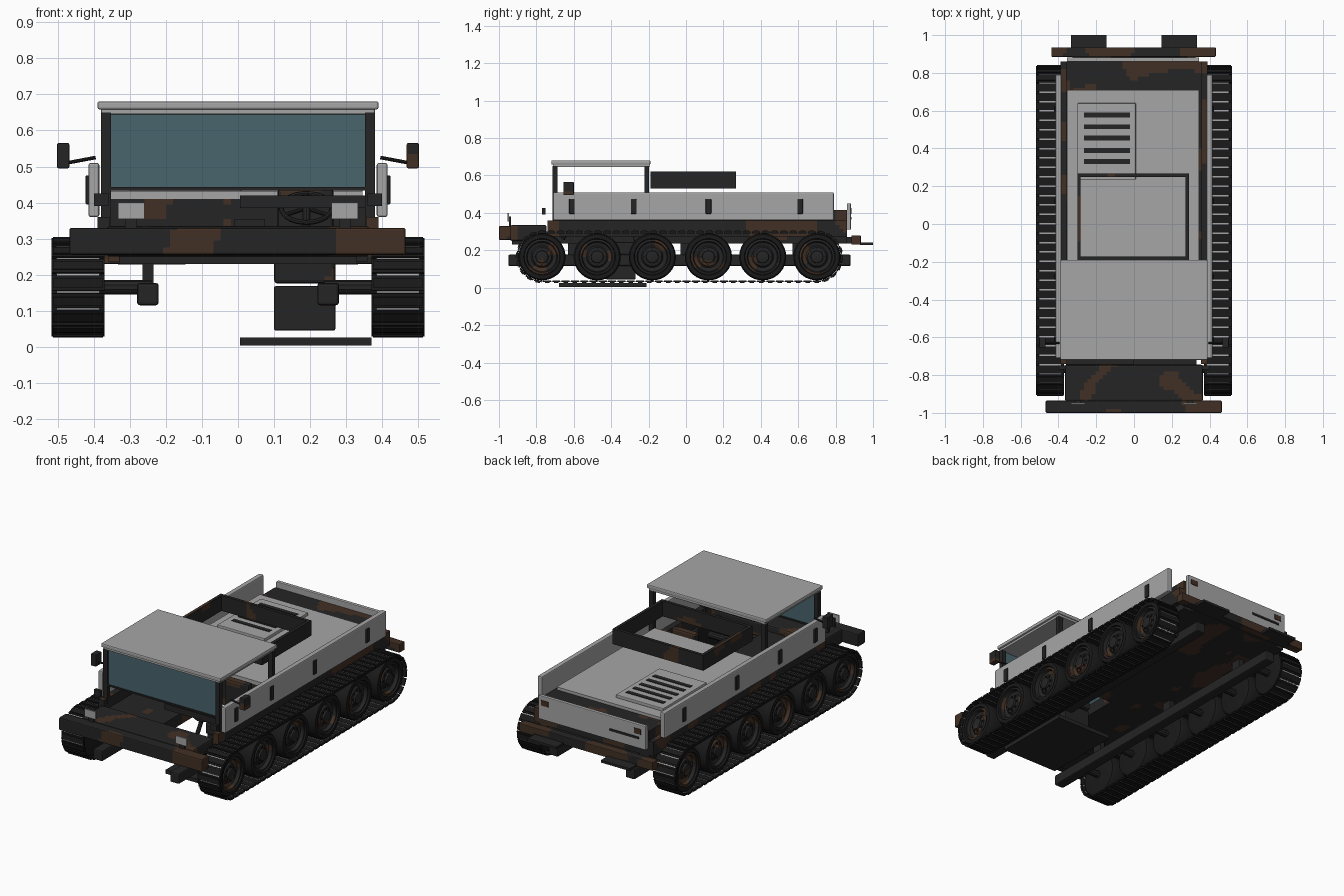
import bpy, bmesh, math
from mathutils import Vector, Matrix, noise

if "Cube" in bpy.data.objects:
    bpy.data.objects.remove(bpy.data.objects["Cube"])


def material(name, r, g, b):
    m = bpy.data.materials.new(name)
    m.diffuse_color = (r, g, b, 1)
    m.use_nodes = True
    m.node_tree.nodes["Principled BSDF"].inputs["Base Color"].default_value = m.diffuse_color
    return m


DARK = material("dark_paint", 0.018, 0.018, 0.018)
BROWN = material("brown_camouflage", 0.055, 0.03, 0.018)
BLACK = material("black_rubber", 0.010, 0.010, 0.010)
GREY = material("light_grey_panel", 0.38, 0.38, 0.38)
GLASS = material("teal_glass", 0.065, 0.13, 0.155)


def finish(name, bm, mats):
    me = bpy.data.meshes.new(name)
    bmesh.ops.recalc_face_normals(bm, faces=bm.faces)
    bm.to_mesh(me)
    bm.free()
    for m in mats:
        me.materials.append(m)
    ob = bpy.data.objects.new(name, me)
    bpy.context.collection.objects.link(ob)
    return ob


def add_box(bm, x0, x1, y0, y1, z0, z1, mat=None):
    m = Matrix.Translation(((x0 + x1) / 2, (y0 + y1) / 2, (z0 + z1) / 2)) @ \
        Matrix.Diagonal((x1 - x0, y1 - y0, z1 - z0, 1))
    bmesh.ops.create_cube(bm, size=1, matrix=(mat or Matrix()) @ m)


def bevel_all(bm, width):
    bmesh.ops.bevel(bm, geom=bm.edges[:], offset=width, segments=2, profile=0.5, affect='EDGES')


def box(name, x0, x1, y0, y1, z0, z1, mat, bevel=0):
    bm = bmesh.new()
    add_box(bm, x0, x1, y0, y1, z0, z1)
    if bevel:
        bevel_all(bm, bevel)
    return finish(name, bm, [mat])


def is_brown(p):
    return noise.noise(Vector((p.x * 6, p.y * 6 + 3.3, p.z * 6 + 1.7))) > 0.2


def camo_box(name, x0, x1, y0, y1, z0, z1, bevel=0.0, step=0.02):
    """Box cut into a fine grid, with brown patches chosen by smooth noise."""
    bm = bmesh.new()
    add_box(bm, x0, x1, y0, y1, z0, z1)
    if bevel:
        bevel_all(bm, bevel)
    for axis, (a, b) in enumerate(((x0, x1), (y0, y1), (z0, z1))):
        n = Vector([float(i == axis) for i in range(3)])
        for i in range(1, int((b - a) / step)):
            bmesh.ops.bisect_plane(bm, geom=bm.verts[:] + bm.edges[:] + bm.faces[:],
                                   plane_co=n * (a + i * step), plane_no=n)
    for f in bm.faces:
        f.material_index = int(is_brown(f.calc_center_median()))
    return finish(name, bm, [DARK, BROWN])


def rod(name, a, b, r, mat, segs=10):
    a, b = Vector(a), Vector(b)
    d = b - a
    bm = bmesh.new()
    bmesh.ops.create_cone(bm, cap_ends=True, segments=segs, radius1=r, radius2=r, depth=d.length,
                          matrix=Matrix.Translation((a + b) / 2) @ d.to_track_quat('Z', 'Y').to_matrix().to_4x4())
    return finish(name, bm, [mat])


# Hull, with an open well on the driver's side
camo_box("hull_rear", -0.36, 0.36, -0.20, 0.86, 0.235, 0.415)
camo_box("cab_floor", -0.36, 0.0, -0.76, -0.20, 0.235, 0.30)
camo_box("hull_nose", -0.365, 0.365, -0.94, -0.745, 0.25, 0.335, 0.01)
box("nose_lower_plate", -0.33, 0.33, -0.93, -0.72, 0.23, 0.25, DARK)
for s, side in ((1, "right"), (-1, "left")):
    x0, x1 = sorted((s * 0.355, s * 0.39))
    camo_box("hull_side_" + side, x0, x1, -0.74, 0.86, 0.275, 0.36)
    x0, x1 = sorted((s * 0.385, s * 0.415))
    box("side_panel_" + side, x0, x1, -0.71, 0.79, 0.36, 0.51, GREY, 0.006)
    for y in (-0.61, -0.28, 0.12, 0.61):
        x0, x1 = sorted((s * 0.41, s * 0.423))
        box("latch_" + side, x0, x1, y - 0.015, y + 0.015, 0.395, 0.475, DARK, 0.003)
    # Under-hull beams
    x0, x1 = sorted((s * 0.22, s * 0.28))
    box("under_beam_" + side, x0, x1, -0.95, 0.88, 0.115, 0.177, DARK, 0.008)
    for y in (-0.6, 0.0, 0.6):
        x0, x1 = sorted((s * 0.235, s * 0.265))
        if s < 0 or y > -0.5:
            box("beam_bracket_" + side, x0, x1, y - 0.03, y + 0.03, 0.17, 0.24, DARK)
    # Cab pillars
    for y in (-0.70, -0.21):
        x0, x1 = sorted((s * 0.352, s * 0.38))
        box("cab_pillar_" + side, x0, x1, y - 0.013, y + 0.013, 0.33, 0.65, DARK)
    # Headlights
    x0, x1 = sorted((s * 0.26, s * 0.333))
    box("headlight_" + side, x0, x1, -0.955, -0.947, 0.355, 0.40, GREY)
    box("headlight_bracket_" + side, x0 + 0.02, x1 - 0.02, -0.947, -0.935, 0.325, 0.38, DARK)
    # Mirrors
    x0, x1 = sorted((s * 0.468, s * 0.502))
    camo_box("mirror_" + side, x0, x1, -0.655, -0.60, 0.495, 0.565, 0.004)
    rod("mirror_arm_" + side, (s * 0.395, -0.63, 0.50 + 0.025), (s * 0.475, -0.63, 0.51), 0.005, DARK)
    box("marker_" + side, min(s * .36, s * .40), max(s * .36, s * .40), -0.77, -0.75, 0.39, 0.425, DARK)
    # Rear steps and lamps
    x0, x1 = sorted((s * 0.145, s * 0.333))
    box("rear_step_" + side, x0, x1, 0.93, 1.0, 0.228, 0.242, DARK)
    x0, x1 = sorted((s * 0.28, s * 0.325))
    box("rear_lamp_" + side, x0, x1, 0.88, 0.886, 0.395, 0.425, BROWN)

# Bumpers
camo_box("front_bumper", -0.468, 0.465, -1.0, -0.935, 0.255, 0.33, 0.006)
camo_box("rear_bumper", -0.437, 0.433, 0.885, 0.935, 0.23, 0.28, 0.004)
box("rear_bumper_mount", -0.30, 0.30, 0.85, 0.89, 0.235, 0.27, DARK)

# Deck, tailgate and vent
box("rear_deck", -0.355, 0.345, -0.20, 0.71, 0.41, 0.432, GREY)
box("tailgate", -0.355, 0.345, 0.86, 0.882, 0.31, 0.45, GREY, 0.004)
box("tailgate_slot", -0.31, -0.12, 0.88, 0.886, 0.365, 0.378, DARK)
box("vent_hatch", -0.30, 0.01, 0.235, 0.64, 0.43, 0.45, GREY, 0.004)
for y in (0.33, 0.39, 0.455, 0.515, 0.578):
    box("vent_slot", -0.265, -0.02, y - 0.013, y + 0.013, 0.449, 0.453, DARK)

# Raised square frame behind the cab
camo_box("frame_front", -0.30, 0.29, -0.19, -0.172, 0.53, 0.62)
camo_box("frame_back", -0.30, 0.29, 0.25, 0.268, 0.53, 0.62)
camo_box("frame_left", -0.30, -0.282, -0.172, 0.25, 0.53, 0.62)
camo_box("frame_right", 0.272, 0.29, -0.172, 0.25, 0.53, 0.62)

# Cab roof and windscreen
box("cab_roof", -0.38, 0.38, -0.712, -0.195, 0.645, 0.672, GREY, 0.004)
box("cab_roof_cap", -0.39, 0.39, -0.72, -0.19, 0.658, 0.681, GREY, 0.006)
box("windscreen", -0.355, 0.355, -0.704, -0.696, 0.44, 0.647, GLASS)
box("windscreen_sill", -0.38, 0.38, -0.71, -0.69, 0.434, 0.443, DARK)

# Driver's well: floor, seat, dashboard and steering wheel
box("well_floor", 0.005, 0.37, -0.68, -0.21, 0.003, 0.026, DARK)
box("seat_base", 0.10, 0.27, -0.43, -0.27, 0.045, 0.168, DARK, 0.004)
camo_box("seat_cushion", 0.10, 0.27, -0.45, -0.26, 0.175, 0.245, 0.01)
camo_box("seat_back", 0.11, 0.265, -0.28, -0.24, 0.245, 0.44, 0.01)
box("dashboard", 0.005, 0.37, -0.69, -0.65, 0.385, 0.42, DARK)
box("gear_lever", -0.01, 0.075, -0.60, -0.58, 0.335, 0.355, DARK)
tilt = Matrix.Translation((0.19, -0.57, 0.385)) @ Matrix.Rotation(math.radians(35), 4, 'X')
bpy.ops.mesh.primitive_torus_add(major_radius=0.07, minor_radius=0.007, major_segments=28, minor_segments=8)
wheel_rim = bpy.context.object
wheel_rim.name = "steering_wheel"
wheel_rim.matrix_world = tilt
wheel_rim.data.materials.append(DARK)
for i in range(3):
    a = math.radians(90 + 120 * i)
    rod("steering_spoke", tilt @ Vector((0, 0, 0)), tilt @ Vector((0.07 * math.cos(a), 0.07 * math.sin(a), 0)), 0.006, DARK)
rod("steering_column", tilt @ Vector((0, 0, 0.01)), (0.19, -0.66, 0.26), 0.012, DARK)

# Road wheels: lathed profile of (x, radius), rubber outside and painted disc inside
PROFILE = [(0.385, 0.0), (0.385, 0.10), (0.39, 0.12), (0.40, 0.126), (0.49, 0.126), (0.503, 0.119),
           (0.505, 0.098), (0.495, 0.094), (0.498, 0.083), (0.478, 0.078), (0.472, 0.058), (0.485, 0.05),
           (0.488, 0.034), (0.50, 0.032), (0.503, 0.022), (0.503, 0.0)]
WHEEL_Y = (-0.77, -0.475, -0.18, 0.12, 0.41, 0.70)
WHEEL_Z = 0.165
SEG = 36


def road_wheel(name, s, y):
    bm = bmesh.new()
    rings = []
    for x, r in PROFILE:
        n = SEG if r else 1
        rings.append([bm.verts.new((s * x, y + r * math.cos(math.tau * k / SEG),
                                    WHEEL_Z + r * math.sin(math.tau * k / SEG))) for k in range(n)])
    for i in range(len(rings) - 1):
        p, q = rings[i], rings[i + 1]
        for k in range(SEG):
            j = (k + 1) % SEG
            vs = [p[k % len(p)], p[j % len(p)], q[j % len(q)], q[k % len(q)]]
            f = bm.faces.new(list(dict.fromkeys(vs)))
            c = f.calc_center_median()
            f.material_index = 0 if i < 7 else (2 if is_brown(c * 1.3) else 1)
    # Bolts around the hub
    for k in range(8):
        a = math.tau * k / 8
        cy, cz = y + 0.042 * math.cos(a), WHEEL_Z + 0.042 * math.sin(a)
        x0, x1 = sorted((s * 0.48, s * 0.493))
        add_box(bm, x0, x1, cy - 0.004, cy + 0.004, cz - 0.004, cz + 0.004)
    ob = finish(name, bm, [BLACK, DARK, BROWN])
    bpy.context.view_layer.objects.active = ob
    bpy.ops.object.select_all(action='DESELECT')
    ob.select_set(True)
    bpy.ops.object.shade_smooth_by_angle(angle=math.radians(35))


# Tracks: links laid around a rounded loop
R, LINKS = 0.134, 76
STRAIGHT = WHEEL_Y[-1] - WHEEL_Y[0]
TOTAL = 2 * STRAIGHT + math.tau * R


def track_frame(d):
    """Matrix at distance d along the loop: local y runs along it, local z points out."""
    arc = math.pi * R
    if d < STRAIGHT:
        y, z, a = WHEEL_Y[0] + d, WHEEL_Z + R, 0
    elif d < STRAIGHT + arc:
        a = -(d - STRAIGHT) / R
        y, z = WHEEL_Y[-1] - R * math.sin(a), WHEEL_Z + R * math.cos(a)
    elif d < 2 * STRAIGHT + arc:
        y, z, a = WHEEL_Y[-1] - (d - STRAIGHT - arc), WHEEL_Z - R, math.pi
    else:
        a = -math.pi - (d - 2 * STRAIGHT - arc) / R
        y, z = WHEEL_Y[0] - R * math.sin(a), WHEEL_Z + R * math.cos(a)
    return Matrix.Translation((0, y, z)) @ Matrix.Rotation(a, 4, 'X')


for s, side in ((1, "right"), (-1, "left")):
    for y in WHEEL_Y:
        road_wheel("road_wheel_" + side, s, y)
        rod("axle_" + side, (s * 0.24, y, WHEEL_Z), (s * 0.40, y, WHEEL_Z), 0.02, DARK)
    links, pins = bmesh.new(), bmesh.new()
    x0, x1 = sorted((s * 0.37, s * 0.518))
    xm = s * 0.444
    for i in range(LINKS):
        m = track_frame(TOTAL * i / LINKS)
        add_box(links, x0, x1, -0.021, 0.021, -0.008, 0.001, m)
        add_box(links, x0 + 0.004, x1 - 0.004, -0.012, 0.012, 0.0, 0.006, m)
        m = track_frame(TOTAL * (i + 0.5) / LINKS)
        add_box(pins, xm - 0.06, xm + 0.06, -0.004, 0.004, -0.006, -0.002, m)
    finish("track_links_" + side, links, [BLACK])
    finish("track_pins_" + side, pins, [GREY])
